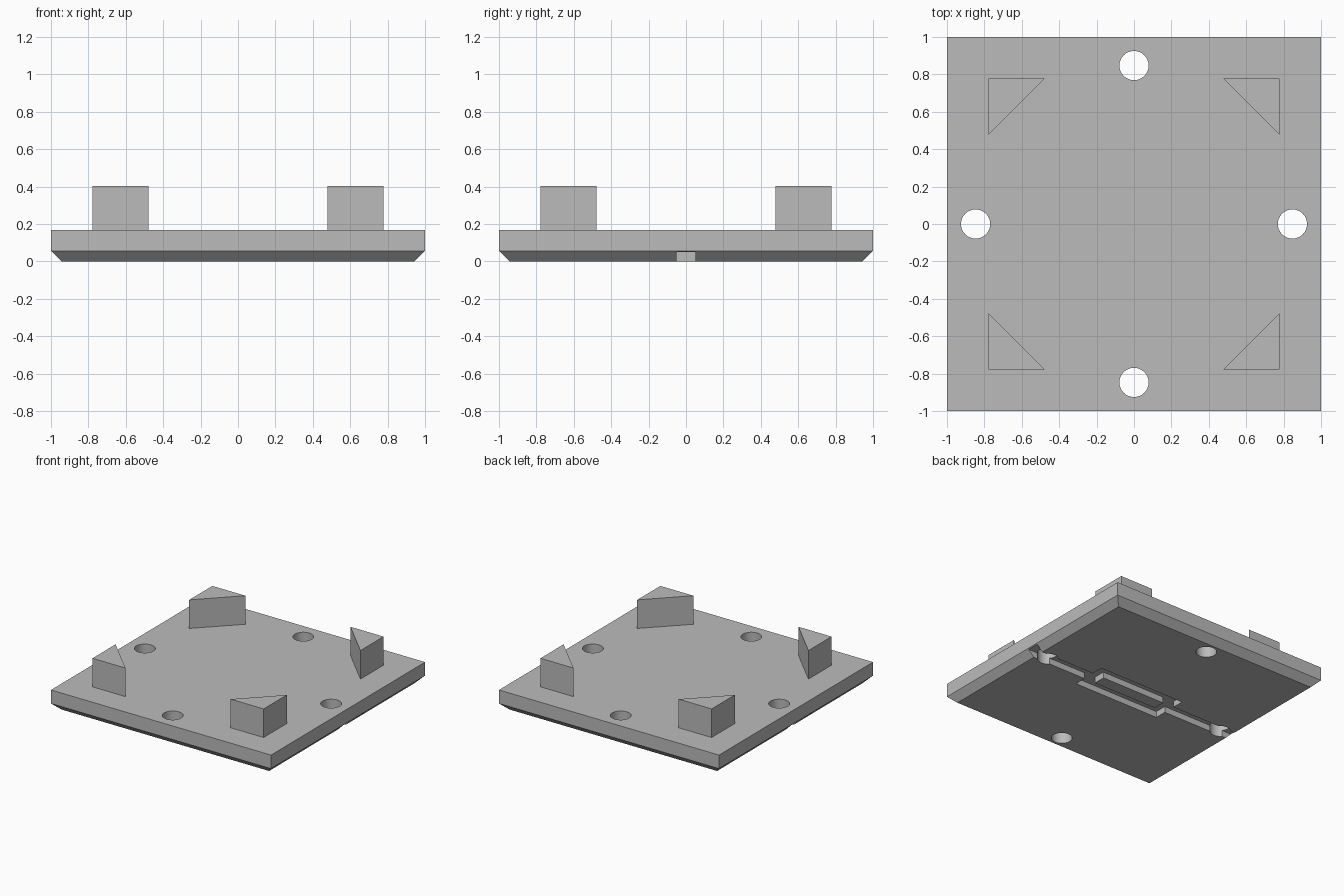
import bpy, bmesh, math
from mathutils import Vector

if "Cube" in bpy.data.objects:
    bpy.data.objects.remove(bpy.data.objects["Cube"], do_unlink=True)

grey = bpy.data.materials.new("plain grey")
grey.use_nodes = True
colour = (0.5, 0.5, 0.5, 1)
grey.diffuse_color = colour
grey.node_tree.nodes["Principled BSDF"].inputs["Base Color"].default_value = colour

TOP, DEPTH, CHAMFER = 0.167, 0.05, 0.056


def loft(name, sections):
    """Solid through a stack of (outline, height) sections."""
    bm = bmesh.new()
    rings = [[bm.verts.new((x, y, z)) for x, y in outline] for outline, z in sections]
    bm.faces.new(rings[0])
    bm.faces.new(rings[-1])
    for low, high in zip(rings, rings[1:]):
        for i in range(len(low)):
            j = (i + 1) % len(low)
            bm.faces.new((low[i], low[j], high[j], high[i]))
    bmesh.ops.recalc_face_normals(bm, faces=bm.faces)
    mesh = bpy.data.meshes.new(name)
    bm.to_mesh(mesh)
    bm.free()
    obj = bpy.data.objects.new(name, mesh)
    bpy.context.collection.objects.link(obj)
    mesh.materials.append(grey)
    return obj


def rect(x0, x1, half):
    return [(x0, -half), (x1, -half), (x1, half), (x0, half)]


def circle(cx, cy, r, n=48):
    return [(cx + r * math.cos(math.tau * i / n), cy + r * math.sin(math.tau * i / n))
            for i in range(n)]


def cut(target, cutter):
    cutter.hide_render = True
    mod = target.modifiers.new("cut", "BOOLEAN")
    mod.operation, mod.solver, mod.object = "DIFFERENCE", "EXACT", cutter
    bpy.context.view_layer.objects.active = target
    bpy.ops.object.modifier_apply(modifier=mod.name)
    bpy.data.objects.remove(cutter, do_unlink=True)


# Square plate with a chamfered underside
inner = 1 - CHAMFER
plate = loft("plate", [(rect(-inner, inner, inner), 0),
                       (rect(-1, 1, 1), CHAMFER),
                       (rect(-1, 1, 1), TOP)])

# Channel across the underside, widening into a pocket
for outline in (rect(-1.1, 1.1, 0.05), rect(-0.345, 0.445, 0.15)):
    cut(plate, loft("channel_cutter", [(outline, -0.1), (outline, DEPTH)]))

# Round through holes near the middle of each side
for k in range(4):
    a = k * math.pi / 2
    hole = circle(0.847 * math.cos(a), 0.847 * math.sin(a), 0.078)
    cut(plate, loft("hole_cutter", [(hole, -0.1), (hole, 0.5)]))

# Island left standing in the pocket
island = rect(-0.245, 0.342, 0.05)
loft("pocket_island", [(island, 0), (island, DEPTH)])

# Triangular corner posts
for sx, side in ((-1, "right"), (1, "left")):
    for sy, end in ((-1, "front"), (1, "back")):
        tri = [(0.778 * sx, 0.778 * sy), (0.478 * sx, 0.778 * sy), (0.778 * sx, 0.478 * sy)]
        loft(f"{end}_{side}_post", [(tri, TOP), (tri, 0.402)])

# Smooth hole walls, sharp edges elsewhere
bpy.ops.object.select_all(action="DESELECT")
plate.select_set(True)
bpy.context.view_layer.objects.active = plate
bpy.ops.object.shade_smooth_by_angle(angle=math.radians(30))
